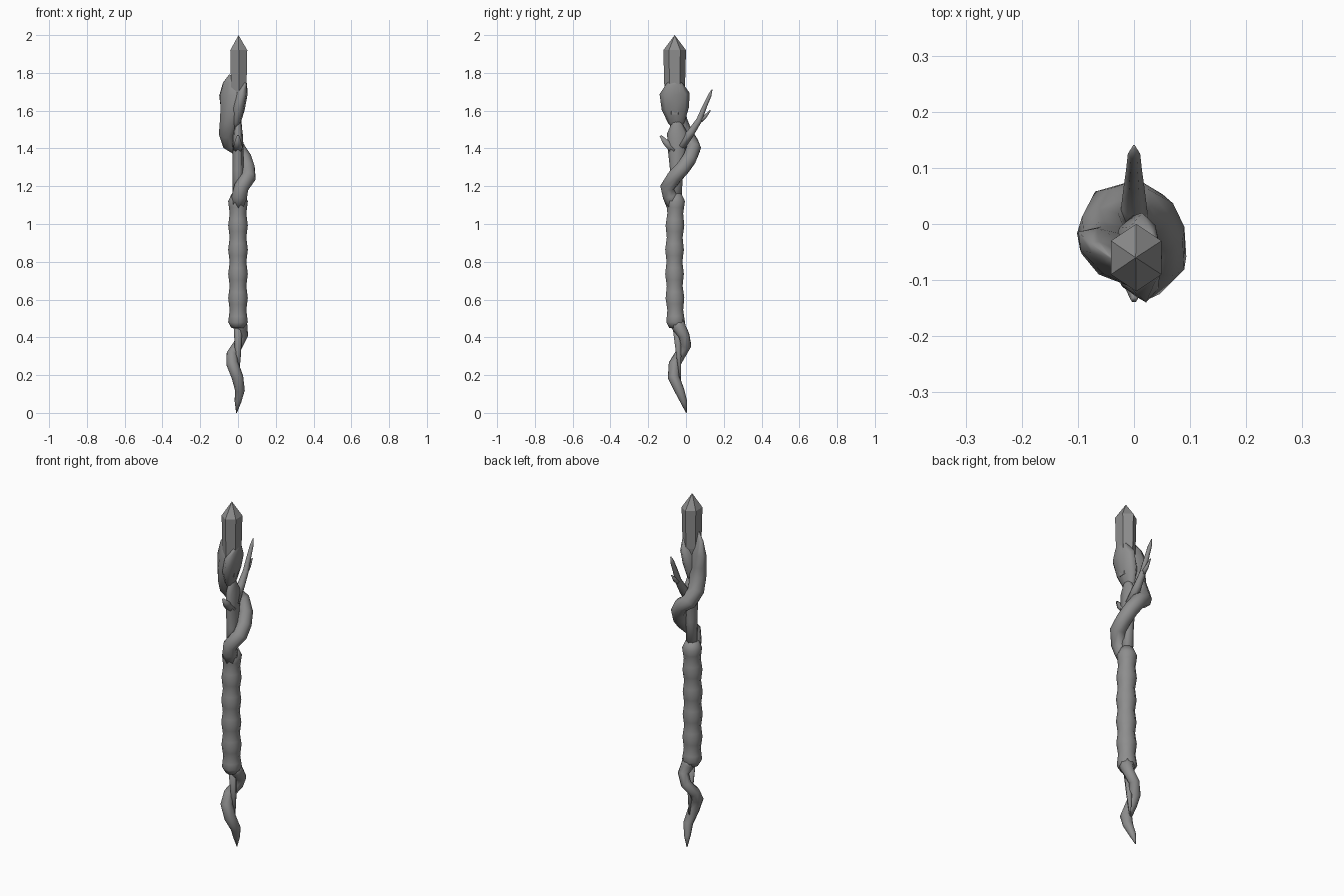
import bpy, bmesh, math
from mathutils import Vector

wood = bpy.data.materials.new("grey_wood")
wood.diffuse_color = (0.27, 0.27, 0.27, 1)


def finish(name, bm, smooth):
    bmesh.ops.recalc_face_normals(bm, faces=bm.faces)
    me = bpy.data.meshes.new(name)
    bm.to_mesh(me)
    bm.free()
    me.materials.append(wood)
    ob = bpy.data.objects.new(name, me)
    bpy.context.collection.objects.link(ob)
    if smooth:
        for p in me.polygons:
            p.use_smooth = True
    return ob


def tube(name, pts, sides=8):
    """Sweep along (x, y, z, radius[, second radius]) with a transported frame."""
    bm = bmesh.new()
    pos = [Vector(p[:3]) for p in pts]
    u = Vector((1, 0, 0))
    rings = []
    for i, p in enumerate(pts):
        t = (pos[min(i + 1, len(pos) - 1)] - pos[max(i - 1, 0)]).normalized()
        u = (u - t * u.dot(t)).normalized()
        v = t.cross(u)
        ra, rb = p[3], p[-1]
        ring = []
        for k in range(sides):
            a = 2 * math.pi * k / sides
            ring.append(bm.verts.new(pos[i] + u * ra * math.cos(a) + v * rb * math.sin(a)))
        rings.append(ring)
    for a, b in zip(rings, rings[1:]):
        for k in range(sides):
            j = (k + 1) % sides
            bm.faces.new((a[k], a[j], b[j], b[k]))
    bm.faces.new(rings[0])
    bm.faces.new(rings[-1])
    return finish(name, bm, True)


# Root curling down to the pointed foot
tube("lower_root", [
    (-.008, .002, 0, .002), (0, -.012, .06, .018), (.01, -.035, .12, .026),
    (-.003, -.066, .19, .031), (-.03, -.06, .26, .032), (-.033, -.03, .31, .03),
    (0, .001, .36, .029), (.024, -.01, .41, .03), (.016, -.035, .45, .036),
    (0, -.052, .49, .045)])
tube("lower_core", [(0, -.03, .17, .003), (0, -.038, .3, .015), (0, -.055, .5, .025)], 6)

# Grip with evenly spaced swellings
grip = [(0, -.055, .45, .035)]
for i in range(21):
    z = .48 + i * .032
    grip.append((0, -.055 - .006 * math.sin(i / 20 * math.pi), z,
                 .048 + .004 * math.cos(i * math.pi / 2)))
grip.append((0, -.057, 1.16, .034))
tube("grip", grip, 10)

# Root winding around the upper core and swelling into the left claw
tube("upper_root", [
    (0, -.06, 1.09, .04), (.008, -.083, 1.15, .041), (.018, -.098, 1.195, .039),
    (.055, -.06, 1.25, .041), (.052, -.018, 1.295, .04), (.035, .018, 1.345, .04),
    (0, .04, 1.4, .04), (-.04, .025, 1.425, .044), (-.056, -.012, 1.48, .046),
    (-.046, -.04, 1.54, .046, .055), (-.038, -.055, 1.6, .043, .065),
    (-.035, -.06, 1.68, .035, .079), (-.042, -.06, 1.75, .017, .046),
    (-.04, -.06, 1.79, .003, .01)])

# Opposing claw holding the crystal
tube("right_claw", [
    (-.02, -.04, 1.5, .012, .02), (-.01, -.05, 1.54, .025, .045),
    (0, -.057, 1.61, .036, .072), (.018, -.06, 1.69, .033, .08),
    (.034, -.06, 1.74, .015, .046), (.037, -.06, 1.77, .003, .015)])

# Straight core with its forked twigs
tube("upper_core", [
    (0, -.055, 1.1, .03), (0, -.05, 1.28, .029, .034), (0, -.047, 1.4, .028, .05),
    (0, -.045, 1.48, .025, .055), (0, -.05, 1.53, .018, .03), (0, -.055, 1.58, .006)])
tube("back_branch", [
    (0, -.03, 1.41, .03), (0, .03, 1.49, .023), (0, .07, 1.55, .018),
    (0, .098, 1.62, .014), (0, .125, 1.68, .011), (0, .138, 1.712, .003)], 6)
tube("side_twig", [
    (0, .06, 1.535, .015), (0, .1, 1.567, .011), (0, .13, 1.603, .003)], 6)
tube("front_stub", [
    (0, -.06, 1.39, .028), (0, -.11, 1.435, .018), (0, -.135, 1.468, .006)], 6)

# Six-sided pointed crystal
bm = bmesh.new()
levels = []
for z, s in ((1.58, .55), (1.7, .9), (1.92, 1)):
    levels.append([bm.verts.new((.004 + .052 * s * math.sin(k * math.pi / 3),
                                 -.06 + .06 * s * math.cos(k * math.pi / 3), z))
                   for k in range(6)])
for a, b in zip(levels, levels[1:]):
    for k in range(6):
        j = (k + 1) % 6
        bm.faces.new((a[k], a[j], b[j], b[k]))
apex = bm.verts.new((.003, -.06, 2))
for k in range(6):
    bm.faces.new((levels[-1][k], levels[-1][(k + 1) % 6], apex))
bm.faces.new(levels[0])
finish("crystal", bm, False)
